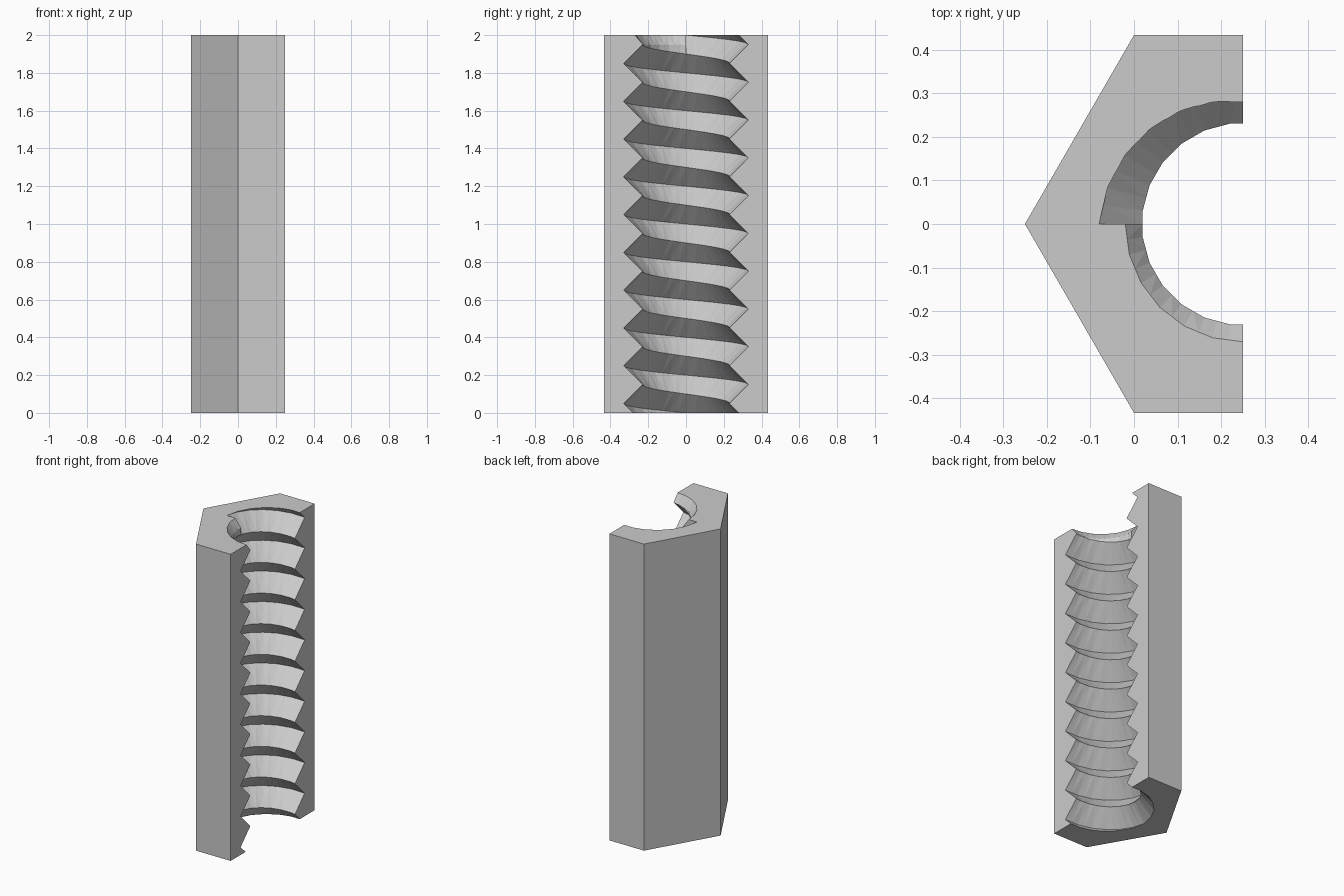
import bpy, bmesh, math

cube = bpy.data.objects.get("Cube")
if cube:
    bpy.data.objects.remove(cube)

HEIGHT, AXIS_X, PITCH = 2.0, 0.25, 0.2
MINOR, MAJOR = 0.23, 0.33
STEP = 7.5

grey = bpy.data.materials.new("plain_grey")
grey.use_nodes = True
grey.diffuse_color = (0.6, 0.6, 0.6, 1)
grey.node_tree.nodes["Principled BSDF"].inputs["Base Color"].default_value = (0.6, 0.6, 0.6, 1)


def make_object(name, bm):
    bmesh.ops.recalc_face_normals(bm, faces=bm.faces)
    mesh = bpy.data.meshes.new(name)
    bm.to_mesh(mesh)
    bm.free()
    mesh.materials.append(grey)
    obj = bpy.data.objects.new(name, mesh)
    bpy.context.collection.objects.link(obj)
    return obj


# Half of a hexagonal bar
bm = bmesh.new()
side = math.sqrt(3) / 4
outline = [(0.25, -side), (0.25, side), (0, side), (-0.25, 0), (0, -side)]
base = bm.faces.new([bm.verts.new((x, y, 0)) for x, y in outline])
grown = bmesh.ops.extrude_face_region(bm, geom=[base])["geom"]
bmesh.ops.translate(bm, verts=[v for v in grown if isinstance(v, bmesh.types.BMVert)],
                    vec=(0, 0, HEIGHT))
nut = make_object("threaded_half_nut", bm)


def thread_profile(angle, run_out):
    """Radius and height pairs along the bore at one angle."""
    crest = PITCH / 2 + PITCH * angle / 360
    rows = [(MINOR, -0.4)]
    for turn in range(-2, 9):
        z = crest + turn * PITCH
        rows += [(MAJOR, z), (MINOR, z + PITCH / 2)]
    if run_out:
        # Thread stops here; a shallow countersink opens the top
        start = max(rows[-1][1], 1.945) + 0.002
        rows += [(MINOR, start), (0.27, HEIGHT), (0.27, 2.4)]
    else:
        z = crest + 9 * PITCH
        rows += [(MAJOR, z), (MINOR, z + PITCH / 2), (MINOR, 2.4)]
    return rows


# Screw-shaped cutter, as a sector wider than the half bar
bm = bmesh.new()
stations = [(75 + i * STEP, False) for i in range(15)]
stations += [(180 + i * STEP, True) for i in range(15)]
columns = []
for angle, run_out in stations:
    halfway = round(angle / STEP) % 2 == 1
    a = math.radians(angle)
    column = []
    for r, z in thread_profile(angle, run_out):
        if halfway:
            # Bore corners fall between the thread corners
            flat = math.cos(math.radians(STEP))
            r = MINOR / flat if r == MINOR else r * flat
        column.append(bm.verts.new((AXIS_X + r * math.cos(a), r * math.sin(a), z)))
    columns.append(column)
for left, right in zip(columns, columns[1:]):
    for i in range(len(left) - 1):
        bm.faces.new((left[i], right[i], right[i + 1], left[i + 1]))
low = bm.verts.new((0.4, 0, -0.4))
high = bm.verts.new((0.4, 0, 2.4))
bm.faces.new([low] + [c[0] for c in columns])
bm.faces.new([high] + [c[-1] for c in columns])
for end in (columns[0], columns[-1]):
    bm.faces.new([low] + end + [high])
bmesh.ops.remove_doubles(bm, verts=bm.verts, dist=0.0001)
bmesh.ops.triangulate(bm, faces=bm.faces)
cutter = make_object("thread_cutter", bm)
cutter.hide_render = True

# Cut the thread and discard the cutter
cut = nut.modifiers.new("thread", "BOOLEAN")
cut.operation = "DIFFERENCE"
cut.solver = "EXACT"
cut.object = cutter
bpy.context.view_layer.objects.active = nut
nut.select_set(True)
bpy.ops.object.modifier_apply(modifier=cut.name)
bpy.data.objects.remove(cutter)
